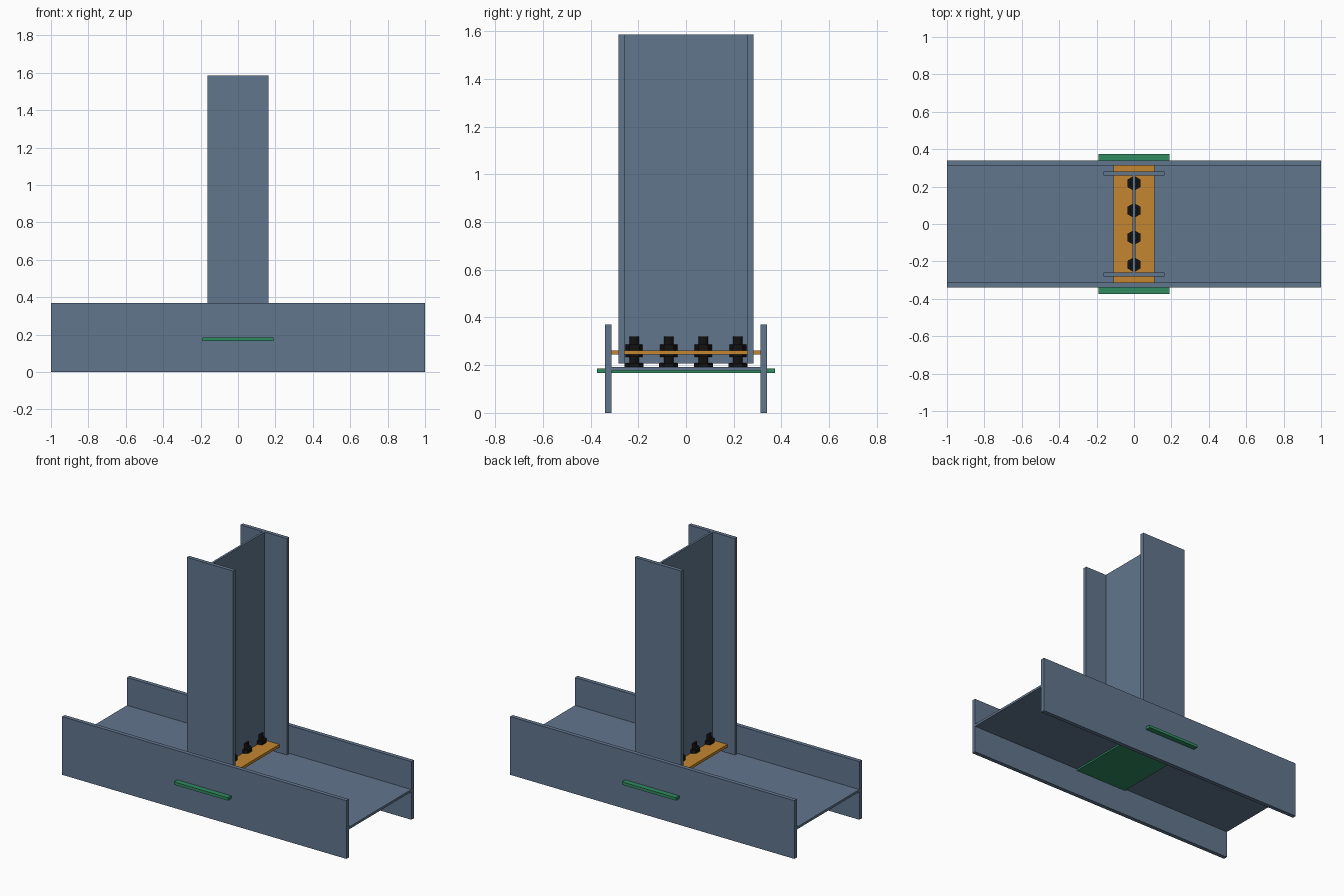
import bpy, bmesh, math
from mathutils import Matrix, Vector

if "Cube" in bpy.data.objects:
    bpy.data.objects.remove(bpy.data.objects["Cube"])


def material(name, rgb):
    m = bpy.data.materials.new(name)
    m.diffuse_color = (*rgb, 1)
    m.use_nodes = True
    m.node_tree.nodes["Principled BSDF"].inputs["Base Color"].default_value = m.diffuse_color
    return m


STEEL = material("steel_blue", (0.12, 0.18, 0.27))
ORANGE = material("orange", (0.55, 0.24, 0.03))
GREEN = material("green", (0.03, 0.26, 0.12))
BLACK = material("black", (0.006, 0.006, 0.006))


def finish(name, bm, mat):
    bmesh.ops.recalc_face_normals(bm, faces=bm.faces)
    mesh = bpy.data.meshes.new(name)
    bm.to_mesh(mesh)
    bm.free()
    mesh.materials.append(mat)
    obj = bpy.data.objects.new(name, mesh)
    bpy.context.collection.objects.link(obj)
    return obj


def box(name, x, y, z, mat):
    bm = bmesh.new()
    lo, hi = Vector((x[0], y[0], z[0])), Vector((x[1], y[1], z[1]))
    bmesh.ops.create_cube(bm, size=1, matrix=Matrix.Translation((lo + hi) / 2)
                          @ Matrix.Diagonal((*(hi - lo), 1)))
    return finish(name, bm, mat)


def i_section(name, half_depth, half_width, flange, web, place, length, mat):
    # I profile in (depth, width) coordinates, extruded along its length
    d, w, f, t = half_depth, half_width, half_depth - flange, web / 2
    quarter = [(d, w), (f, w), (f, t)]
    right = quarter + [(a, -b) for a, b in reversed(quarter)]
    left = [(-a, b) for a, b in quarter]
    left = [(-a, -b) for a, b in quarter] + list(reversed(left))
    # walk round the outline: upper right, upper left, lower left, lower right
    outline = right[:3] + left[:2:-1][::-1] + left[:3] + right[3:]
    bm = bmesh.new()
    face = bm.faces.new([bm.verts.new(place(a, b)) for a, b in outline])
    ext = bmesh.ops.extrude_face_region(bm, geom=[face])
    bmesh.ops.translate(bm, vec=length,
                        verts=[v for v in ext["geom"] if isinstance(v, bmesh.types.BMVert)])
    return finish(name, bm, mat)


# Horizontal beam lying on its side, and the upright column
i_section("beam", 0.339, 0.185, 0.026, 0.015,
          lambda a, b: (-1, a, b + 0.185), (2, 0, 0), STEEL)
i_section("column", 0.282, 0.163, 0.024, 0.014,
          lambda a, b: (b, a, 0.208), (0, 0, 1.377), STEEL)

# Connecting plates
box("end_plate", (-0.11, 0.11), (-0.313, 0.313), (0.244, 0.262), ORANGE)
box("through_plate", (-0.19, 0.19), (-0.373, 0.373), (0.167, 0.185), GREEN)


def bolt(name, y):
    bm = bmesh.new()
    # (sides, radius, bottom, top): head, shank, nut
    for n, r, z0, z1 in [(6, 0.04, 0.18, 0.209), (16, 0.0215, 0.18, 0.32),
                         (6, 0.04, 0.235, 0.287)]:
        bmesh.ops.create_cone(bm, cap_ends=True, segments=n, radius1=r, radius2=r,
                              depth=z1 - z0,
                              matrix=Matrix.Translation((0, y, (z0 + z1) / 2)))
    for v in bm.verts:
        v.co.z = round(v.co.z, 5)
    return finish(name, bm, BLACK)


# Row of four bolts
for i in range(4):
    bolt(f"bolt_{i + 1}", -0.2175 + i * 0.145)
